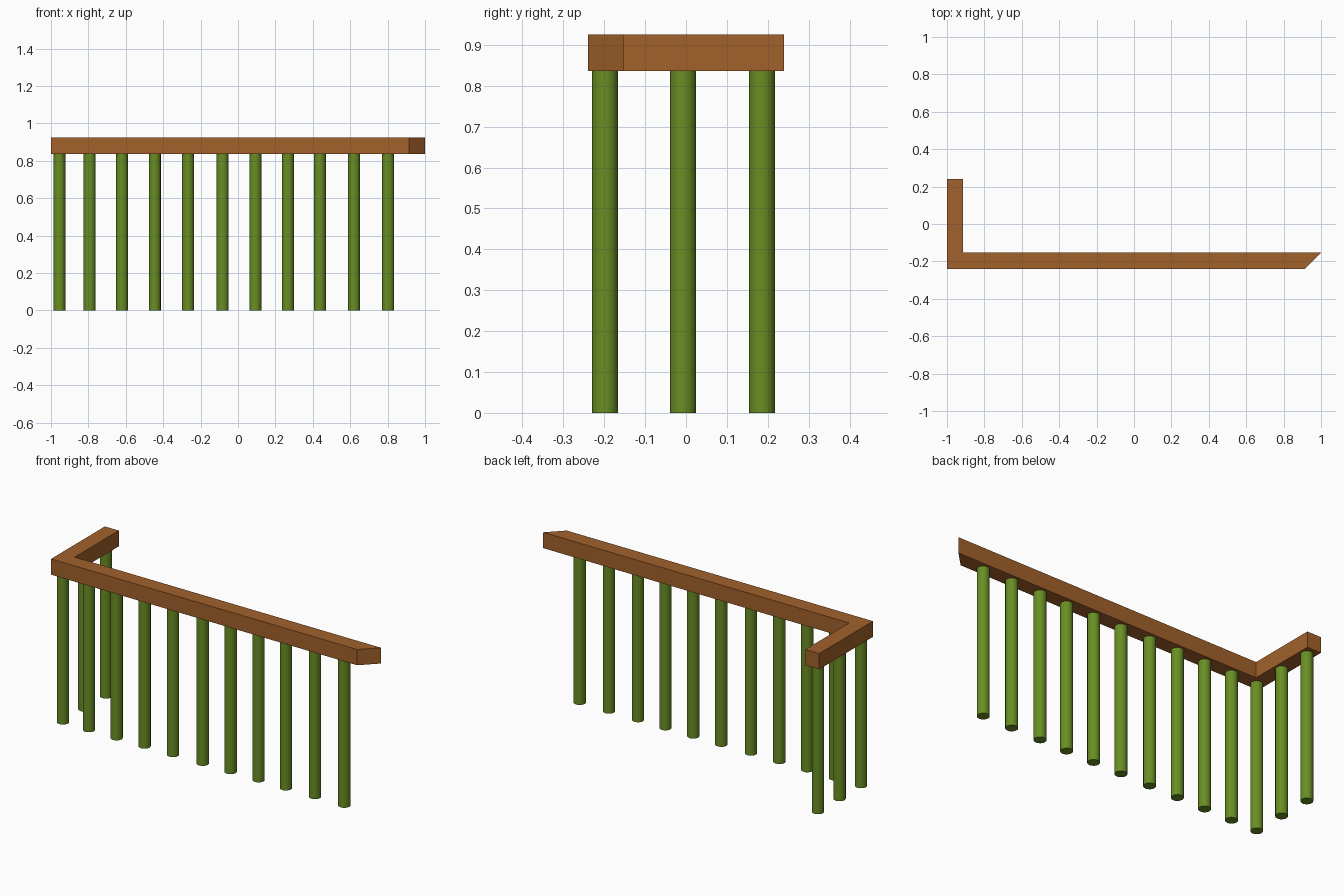
import bpy, bmesh, math

cube = bpy.data.objects.get("Cube")
if cube:
    bpy.data.objects.remove(cube, do_unlink=True)

RAIL_BOTTOM, RAIL_TOP = 0.836, 0.925
POST_RADIUS = 0.032


def make_material(name, color):
    mat = bpy.data.materials.new(name)
    mat.use_nodes = True
    mat.diffuse_color = color
    mat.node_tree.nodes["Principled BSDF"].inputs["Base Color"].default_value = color
    return mat


wood = make_material("brown wood", (0.36, 0.12, 0.024, 1))
green = make_material("olive green", (0.14, 0.27, 0.017, 1))


# Handrail: L-shaped outline with a mitred free end, extruded upward
def make_rail(name, outline):
    bm = bmesh.new()
    face = bm.faces.new([bm.verts.new((x, y, RAIL_BOTTOM)) for x, y in outline])
    top = bmesh.ops.extrude_face_region(bm, geom=[face])["geom"]
    verts = [v for v in top if isinstance(v, bmesh.types.BMVert)]
    bmesh.ops.translate(bm, verts=verts, vec=(0, 0, RAIL_TOP - RAIL_BOTTOM))
    bmesh.ops.recalc_face_normals(bm, faces=bm.faces)
    mesh = bpy.data.meshes.new(name)
    bm.to_mesh(mesh)
    bm.free()
    mesh.materials.append(wood)
    obj = bpy.data.objects.new(name, mesh)
    bpy.context.collection.objects.link(obj)


make_rail("handrail", [(-1, -0.24), (0.913, -0.24), (1, -0.153),
                       (-0.913, -0.153), (-0.913, 0.24), (-1, 0.24)])


# Round posts standing under the rail
def make_post(name, x, y):
    bpy.ops.mesh.primitive_cylinder_add(vertices=16, radius=POST_RADIUS,
                                        depth=RAIL_BOTTOM,
                                        location=(x, y, RAIL_BOTTOM / 2))
    post = bpy.context.object
    post.name = name
    post.data.materials.append(green)
    bpy.ops.object.shade_smooth_by_angle(angle=math.radians(40))


for x in (-0.955, -0.793, -0.62, -0.445, -0.267, -0.082,
          0.093, 0.267, 0.438, 0.62, 0.803):
    make_post("front_post", x, -0.198)
for y in (-0.007, 0.186):
    make_post("side_post", -0.955, y)
